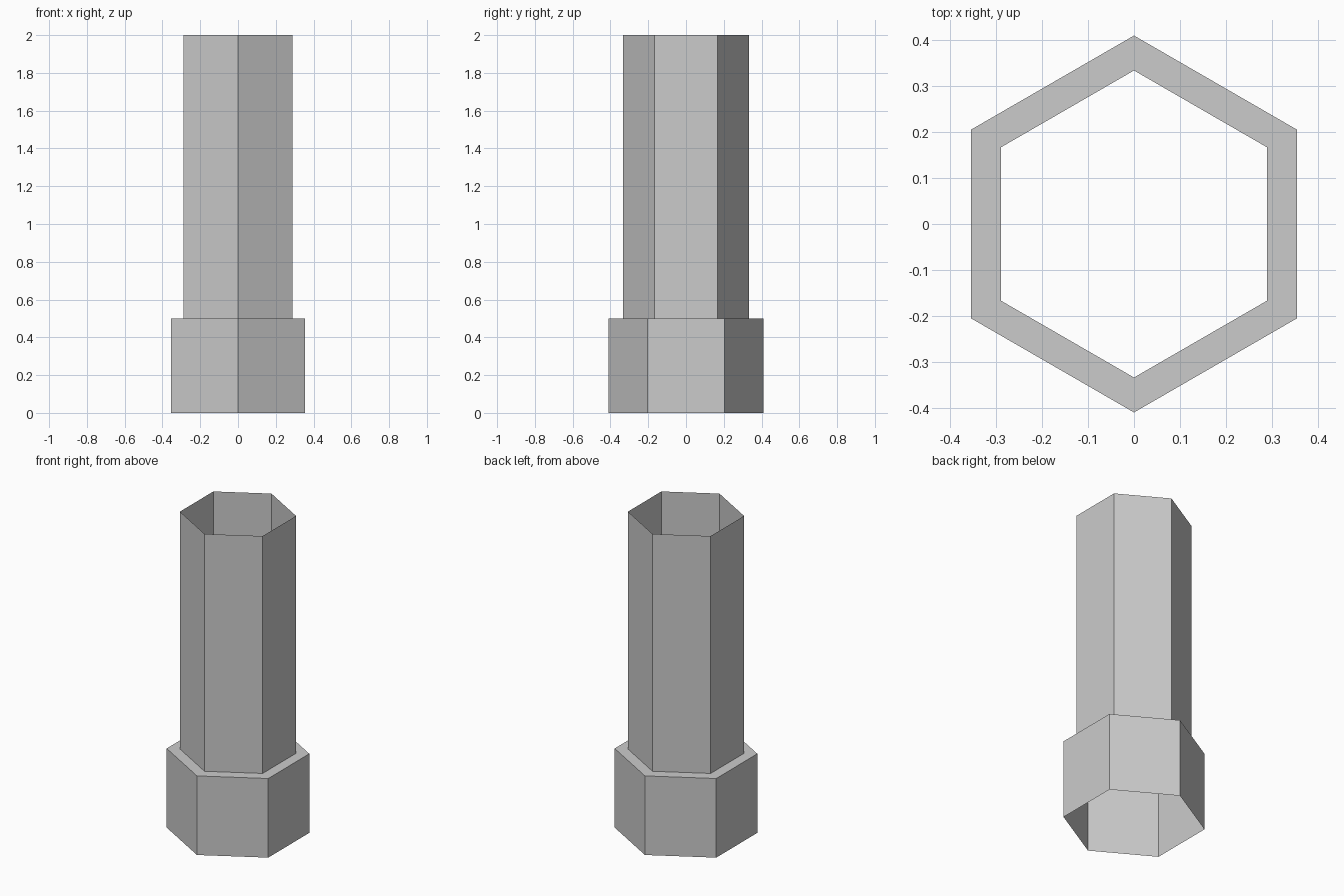
import bpy
import bmesh
from math import tau
from mathutils import Vector

cube = bpy.data.objects.get("Cube")
if cube:
    bpy.data.objects.remove(cube, do_unlink=True)

SIDES = 6
BASE_R, TUBE_R = 0.41, 0.334
STEP_Z, TOP_Z = 0.5, 2.0

grey = bpy.data.materials.new("plain grey")
grey.use_nodes = True
colour = (0.6, 0.6, 0.6, 1)
grey.diffuse_color = colour
grey.node_tree.nodes["Principled BSDF"].inputs["Base Color"].default_value = colour


def hex_shell(name, profile):
    """Sweep a (radius, height) profile round z into an open, flat-sided shell."""
    bm = bmesh.new()
    verts = [bm.verts.new((0, -r, z)) for r, z in profile]
    edges = [bm.edges.new(pair) for pair in zip(verts, verts[1:])]
    bmesh.ops.spin(bm, geom=verts + edges, cent=(0, 0, 0), axis=(0, 0, 1),
                   angle=tau, steps=SIDES, use_merge=False)
    bmesh.ops.remove_doubles(bm, verts=bm.verts, dist=0.0001)
    # Turn walls outward and the ledge upward
    bm.normal_update()
    for face in bm.faces:
        centre = face.calc_center_median()
        if face.normal.dot(Vector((centre.x, centre.y, 1))) < 0:
            face.normal_flip()
    mesh = bpy.data.meshes.new(name)
    bm.to_mesh(mesh)
    bm.free()
    mesh.materials.append(grey)
    obj = bpy.data.objects.new(name, mesh)
    bpy.context.collection.objects.link(obj)
    return obj


# Wide collar with its ledge, then the narrow tube, both open at the ends
hex_shell("base_collar", [(BASE_R, 0), (BASE_R, STEP_Z), (TUBE_R, STEP_Z)])
hex_shell("upper_tube", [(TUBE_R, STEP_Z), (TUBE_R, TOP_Z)])
